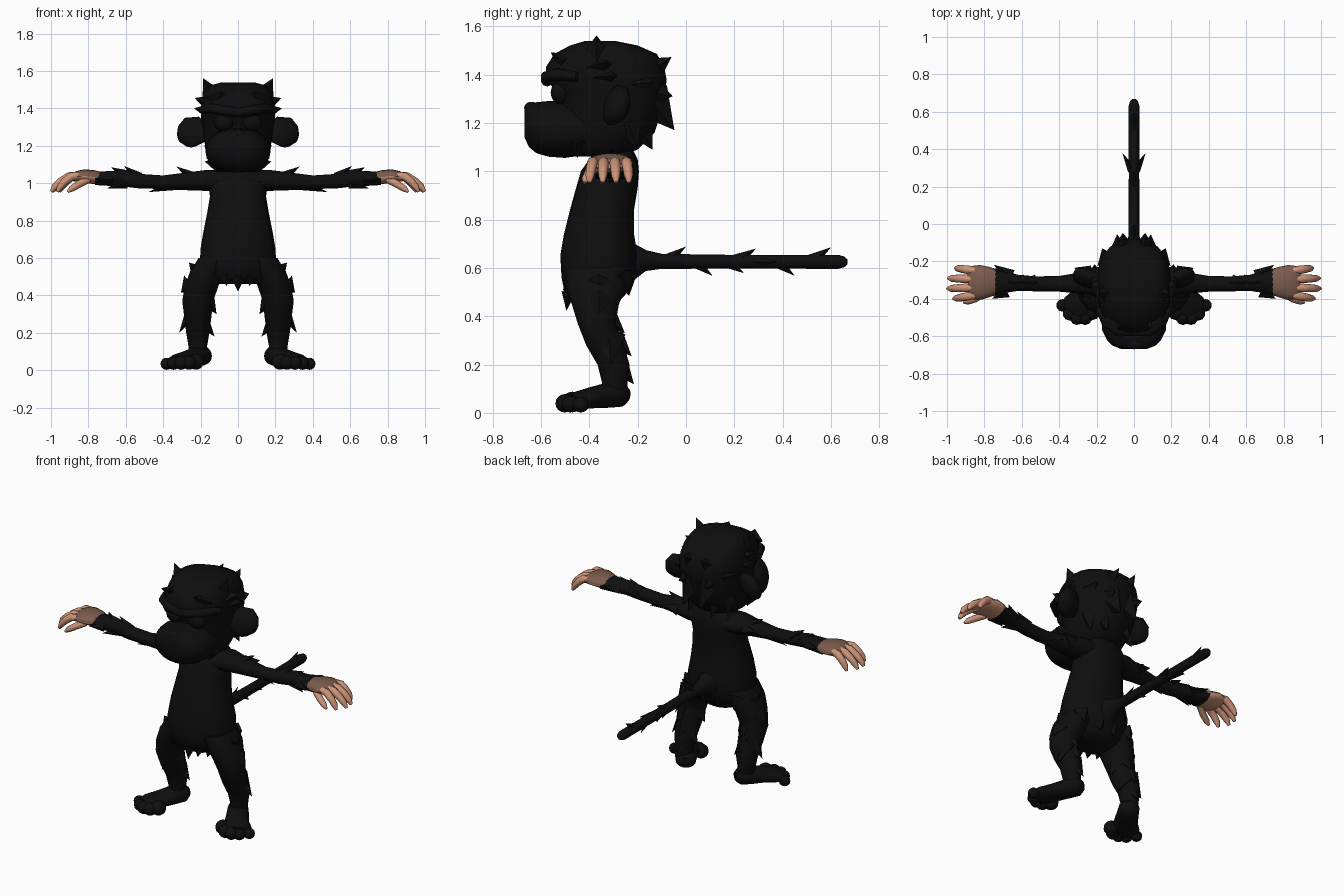
import bpy, bmesh, math
from mathutils import Vector as V


def material(name, rgb):
    m = bpy.data.materials.new(name)
    m.diffuse_color = (*rgb, 1)
    return m


FUR = material("black fur", (0.0045, 0.0045, 0.0045))
SKIN = material("tan skin", (0.60, 0.29, 0.185))
DARK = material("brown hand back", (0.20, 0.105, 0.072))


def finish(name, bm, mats=(FUR,), mirror=False, smooth=True):
    bmesh.ops.recalc_face_normals(bm, faces=bm.faces)
    me = bpy.data.meshes.new(name)
    bm.to_mesh(me)
    bm.free()
    ob = bpy.data.objects.new(name, me)
    bpy.context.collection.objects.link(ob)
    for m in mats:
        me.materials.append(m)
    if mirror:
        ob.modifiers.new("mirror", 'MIRROR').use_mirror_merge = False
    if smooth:
        bpy.ops.object.select_all(action='DESELECT')
        ob.select_set(True)
        bpy.context.view_layer.objects.active = ob
        bpy.ops.object.shade_smooth_by_angle(angle=math.radians(50))
    return ob


def loft(bm, pts, side, n=14, power=1.0, flat=None):
    """Skin rings (x, y, z, radius along side, other radius) along a path."""
    P = [V(p[:3]) for p in pts]
    rings = []
    for i, p in enumerate(pts):
        t = V(flat) if flat else (P[min(i + 1, len(P) - 1)] - P[max(i - 1, 0)])
        t.normalize()
        s = V(side)
        s = (s - t * s.dot(t)).normalized()
        u = t.cross(s)
        ring = []
        for k in range(n):
            c, d = math.cos(math.tau * k / n), math.sin(math.tau * k / n)
            c = math.copysign(abs(c) ** power, c)
            d = math.copysign(abs(d) ** power, d)
            ring.append(bm.verts.new(P[i] + s * c * p[3] + u * d * p[4]))
        rings.append(ring)
    for a, b in zip(rings, rings[1:]):
        for k in range(n):
            bm.faces.new((a[k], a[(k + 1) % n], b[(k + 1) % n], b[k]))
    bm.faces.new(rings[0])
    bm.faces.new(rings[-1])


def column(bm, rows, n=20, power=0.85):
    """Stack of horizontal rings: (z, front y, back y, half width)."""
    loft(bm, [(0, (f + b) / 2, z, w, (b - f) / 2) for z, f, b, w in rows],
         (1, 0, 0), n, power, (0, 0, 1))


def ball(bm, c, r, seg=14):
    res = bmesh.ops.create_uvsphere(bm, u_segments=seg, v_segments=8, radius=1)
    for v in res['verts']:
        v.co = V(c) + V([v.co[i] * r[i] for i in range(3)])


def spikes(name, items, mirror=True):
    """Fur tufts: four sided pyramids (base, tip, width, thickness, wide axis)."""
    bm = bmesh.new()
    for base, tip, w, th, side in items:
        base, tip, s = V(base), V(tip), V(side)
        t = (tip - base).normalized()
        s = (s - t * s.dot(t)).normalized()
        u = t.cross(s)
        ring = [bm.verts.new(base + d) for d in (s * w, u * th, -s * w, -u * th)]
        end = bm.verts.new(tip)
        for k in range(4):
            bm.faces.new((ring[k], ring[(k + 1) % 4], end))
        bm.faces.new(ring)
    finish(name, bm, mirror=mirror, smooth=False)


X, Y, Z = (1, 0, 0), (0, 1, 0), (0, 0, 1)

# Torso
bm = bmesh.new()
column(bm, [(0.46, -0.46, -0.28, 0.10), (0.49, -0.50, -0.25, 0.17), (0.56, -0.515, -0.21, 0.205),
            (0.65, -0.52, -0.20, 0.20), (0.74, -0.505, -0.215, 0.185), (0.84, -0.48, -0.215, 0.165),
            (0.93, -0.455, -0.20, 0.15), (1.00, -0.435, -0.195, 0.16), (1.05, -0.40, -0.20, 0.14),
            (1.09, -0.37, -0.22, 0.09)])
finish("torso", bm)

# Skull
bm = bmesh.new()
column(bm, [(1.06, -0.46, -0.27, 0.10), (1.09, -0.52, -0.20, 0.145), (1.16, -0.53, -0.13, 0.168),
            (1.25, -0.53, -0.10, 0.185), (1.33, -0.535, -0.085, 0.195), (1.38, -0.58, -0.08, 0.20),
            (1.43, -0.58, -0.09, 0.195), (1.485, -0.545, -0.12, 0.18), (1.52, -0.48, -0.20, 0.16),
            (1.538, -0.42, -0.29, 0.09)])
finish("head", bm)

# Snout
bm = bmesh.new()
loft(bm, [(0, -0.40, 1.17, 0.16, 0.10), (0, -0.50, 1.175, 0.175, 0.12), (0, -0.57, 1.175, 0.17, 0.115),
          (0, -0.62, 1.18, 0.145, 0.105), (0, -0.65, 1.19, 0.115, 0.09), (0, -0.668, 1.20, 0.07, 0.06)],
     X, 20, 0.9, (0, 1, 0))
ball(bm, (0, -0.64, 1.262), (0.05, 0.03, 0.025))
finish("snout", bm)

# Brow ridge and eyes
bm = bmesh.new()
loft(bm, [(0.0, -0.575, 1.375, 0.025, 0.025), (0.08, -0.575, 1.39, 0.025, 0.028),
          (0.15, -0.53, 1.40, 0.025, 0.025), (0.19, -0.45, 1.39, 0.02, 0.02)], Z, 10)
finish("brow", bm, mirror=True)
bm = bmesh.new()
ball(bm, (0.075, -0.515, 1.325), (0.055, 0.045, 0.05))
finish("eye", bm, mirror=True)

# Ears: a cupped disc reaching outward
bm = bmesh.new()
loft(bm, [(0.17, -0.31, 1.265, 0.05, 0.025), (0.22, -0.30, 1.275, 0.085, 0.04),
          (0.265, -0.285, 1.27, 0.088, 0.045), (0.295, -0.275, 1.25, 0.065, 0.04),
          (0.318, -0.27, 1.242, 0.025, 0.02)], (0, 0.35, 1), 14)
finish("ear", bm, mirror=True)

# Head fur
spikes("head_tufts", [
    ((0.14, -0.37, 1.47), (0.188, -0.37, 1.562), 0.055, 0.07, X),
    ((0.16, -0.35, 1.43), (0.232, -0.32, 1.455), 0.04, 0.07, Z),
    ((0.16, -0.33, 1.385), (0.235, -0.29, 1.40), 0.04, 0.07, Z),
    ((0.06, -0.17, 1.40), (0.06, -0.06, 1.472), 0.07, 0.075, X),
    ((0.05, -0.15, 1.30), (0.06, -0.048, 1.17), 0.08, 0.09, X),
    ((0.08, -0.16, 1.33), (0.09, -0.055, 1.31), 0.06, 0.08, X),
    ((0.07, -0.20, 1.20), (0.08, -0.138, 1.088), 0.06, 0.07, X),
    ((0.14, -0.24, 1.20), (0.15, -0.20, 1.09), 0.04, 0.06, X),
    ((0.14, -0.45, 1.13), (0.11, -0.45, 1.055), 0.04, 0.05, X),
    ((0.10, -0.50, 1.45), (0.09, -0.56, 1.492), 0.08, 0.04, X),
    ((0.14, -0.20, 1.36), (0.17, -0.13, 1.37), 0.06, 0.06, Z)])

# Arms
bm = bmesh.new()
loft(bm, [(0.05, -0.31, 1.01, 0.10, 0.055), (0.16, -0.31, 1.015, 0.09, 0.058), (0.26, -0.315, 1.01, 0.06, 0.05),
          (0.40, -0.32, 1.005, 0.042, 0.037), (0.52, -0.32, 1.01, 0.04, 0.04), (0.62, -0.315, 1.025, 0.043, 0.043),
          (0.70, -0.31, 1.025, 0.06, 0.04), (0.765, -0.31, 1.025, 0.078, 0.036)], Y, 14)
finish("arm", bm, mirror=True)
spikes("arm_tufts", [
    ((0.24, -0.31, 1.03), (0.33, -0.30, 1.09), 0.05, 0.03, Y),
    ((0.30, -0.31, 1.00), (0.48, -0.32, 0.952), 0.05, 0.035, Y),
    ((0.53, -0.31, 1.03), (0.61, -0.31, 1.092), 0.04, 0.03, Y),
    ((0.59, -0.31, 1.04), (0.68, -0.31, 1.085), 0.04, 0.03, Y),
    ((0.60, -0.32, 1.00), (0.70, -0.35, 0.972), 0.04, 0.03, Y),
    ((0.66, -0.28, 1.02), (0.75, -0.218, 1.045), 0.04, 0.03, Y),
    ((0.68, -0.36, 1.02), (0.76, -0.40, 1.02), 0.035, 0.03, Y),
    ((0.24, -0.26, 1.01), (0.32, -0.235, 1.03), 0.04, 0.04, Y)])

# Hands: dark back, tan palm
bm = bmesh.new()
loft(bm, [(0.72, -0.31, 1.025, 0.06, 0.03), (0.77, -0.31, 1.032, 0.08, 0.037), (0.82, -0.312, 1.038, 0.093, 0.036),
          (0.86, -0.314, 1.035, 0.09, 0.03), (0.885, -0.315, 1.03, 0.075, 0.02)], Y, 16)
bm.normal_update()
bmesh.ops.recalc_face_normals(bm, faces=bm.faces)
for f in bm.faces:
    f.material_index = 1 if f.normal.z > 0.15 else 0
finish("palm", bm, (SKIN, DARK), True)

# Fingers and thumb, curling downward
bm = bmesh.new()
for y0, y1, reach in ((-0.25, -0.236, 0.955), (-0.295, -0.29, 0.993), (-0.34, -0.345, 0.998), (-0.38, -0.40, 0.965)):
    s, x0, dy = reach - 0.85, 0.85, y1 - y0
    loft(bm, [(x0 + s * a, y0 + dy * a, z, r, r) for a, z, r in
              ((0, 1.04, 0.02), (0.35, 1.036, 0.023), (0.65, 1.01, 0.021), (0.88, 0.98, 0.018), (1, 0.953, 0.008))],
         Y, 8)
loft(bm, [(0.80, -0.37, 1.02, 0.02, 0.02), (0.85, -0.40, 0.995, 0.02, 0.02),
          (0.89, -0.415, 0.97, 0.017, 0.017), (0.91, -0.42, 0.953, 0.007, 0.007)], Y, 8)
finish("fingers", bm, (SKIN,), True)

# Legs
bm = bmesh.new()
loft(bm, [(0.12, -0.37, 0.60, 0.09, 0.13), (0.16, -0.37, 0.53, 0.095, 0.13), (0.195, -0.375, 0.45, 0.09, 0.10),
          (0.215, -0.37, 0.37, 0.083, 0.08), (0.215, -0.335, 0.28, 0.072, 0.08), (0.215, -0.30, 0.20, 0.062, 0.068),
          (0.215, -0.295, 0.13, 0.05, 0.055), (0.21, -0.295, 0.07, 0.05, 0.05)], X, 14, 1.0, (0, 0, -1))
finish("leg", bm, mirror=True)
spikes("leg_tufts", [
    ((0.22, -0.36, 0.53), (0.262, -0.36, 0.575), 0.08, 0.04, Y),
    ((0.25, -0.36, 0.46), (0.305, -0.36, 0.415), 0.07, 0.06, Y),
    ((0.24, -0.32, 0.32), (0.315, -0.31, 0.20), 0.07, 0.04, Y),
    ((0.19, -0.30, 0.26), (0.125, -0.30, 0.18), 0.06, 0.04, Y),
    ((0.16, -0.36, 0.37), (0.115, -0.35, 0.30), 0.06, 0.04, Y),
    ((0.20, -0.33, 0.40), (0.20, -0.253, 0.33), 0.05, 0.05, X),
    ((0.21, -0.30, 0.31), (0.21, -0.225, 0.235), 0.05, 0.05, X),
    ((0.21, -0.28, 0.20), (0.21, -0.215, 0.118), 0.05, 0.045, X),
    ((0.16, -0.27, 0.57), (0.17, -0.232, 0.498), 0.06, 0.05, X)])

# Feet turned outward, with toes
bm = bmesh.new()
loft(bm, [(0.175, -0.245, 0.075, 0.03, 0.03), (0.19, -0.27, 0.077, 0.06, 0.052), (0.225, -0.325, 0.072, 0.064, 0.052),
          (0.265, -0.39, 0.062, 0.07, 0.044), (0.30, -0.44, 0.052, 0.085, 0.038), (0.32, -0.475, 0.045, 0.075, 0.03)],
     (0.83, 0.55, 0), 14)
for x, y, r in ((0.225, -0.47, 0.045), (0.262, -0.50, 0.04), (0.305, -0.502, 0.038),
                (0.345, -0.48, 0.036), (0.382, -0.435, 0.034)):
    ball(bm, (x, y, r), (r, r, r * 0.95), 10)
finish("foot", bm, mirror=True)

# Tail with tufts
bm = bmesh.new()
loft(bm, [(0, -0.27, 0.62, 0.10, 0.12), (0, -0.215, 0.63, 0.07, 0.075), (0, -0.165, 0.63, 0.04, 0.043),
          (0, -0.10, 0.627, 0.031, 0.031), (0, 0.25, 0.625, 0.028, 0.028), (0, 0.63, 0.625, 0.029, 0.029),
          (0, 0.655, 0.625, 0.022, 0.022), (0, 0.668, 0.625, 0.01, 0.01)], X, 12)
finish("tail", bm)
spikes("tail_tufts", [((0, y - 0.08, 0.63), (0, y, z), 0.028, 0.028, X) for y, z in
                      ((0.0, 0.688), (0.29, 0.68), (0.6, 0.685), (0.11, 0.567), (0.24, 0.578), (0.45, 0.567))], False)
spikes("tail_side_tufts", [((0.01, 0.29, 0.625), (0.062, 0.378, 0.625), 0.028, 0.025, Z)])

# Fur hem at the belly and the rump
spikes("belly_tufts", [
    ((0, -0.485, 0.50), (0, -0.495, 0.422), 0.04, 0.03, X),
    ((0.065, -0.48, 0.51), (0.062, -0.49, 0.45), 0.04, 0.03, X),
    ((0.125, -0.46, 0.52), (0.115, -0.47, 0.455), 0.04, 0.03, X),
    ((0.05, -0.25, 0.54), (0.05, -0.235, 0.485), 0.05, 0.04, X)])
